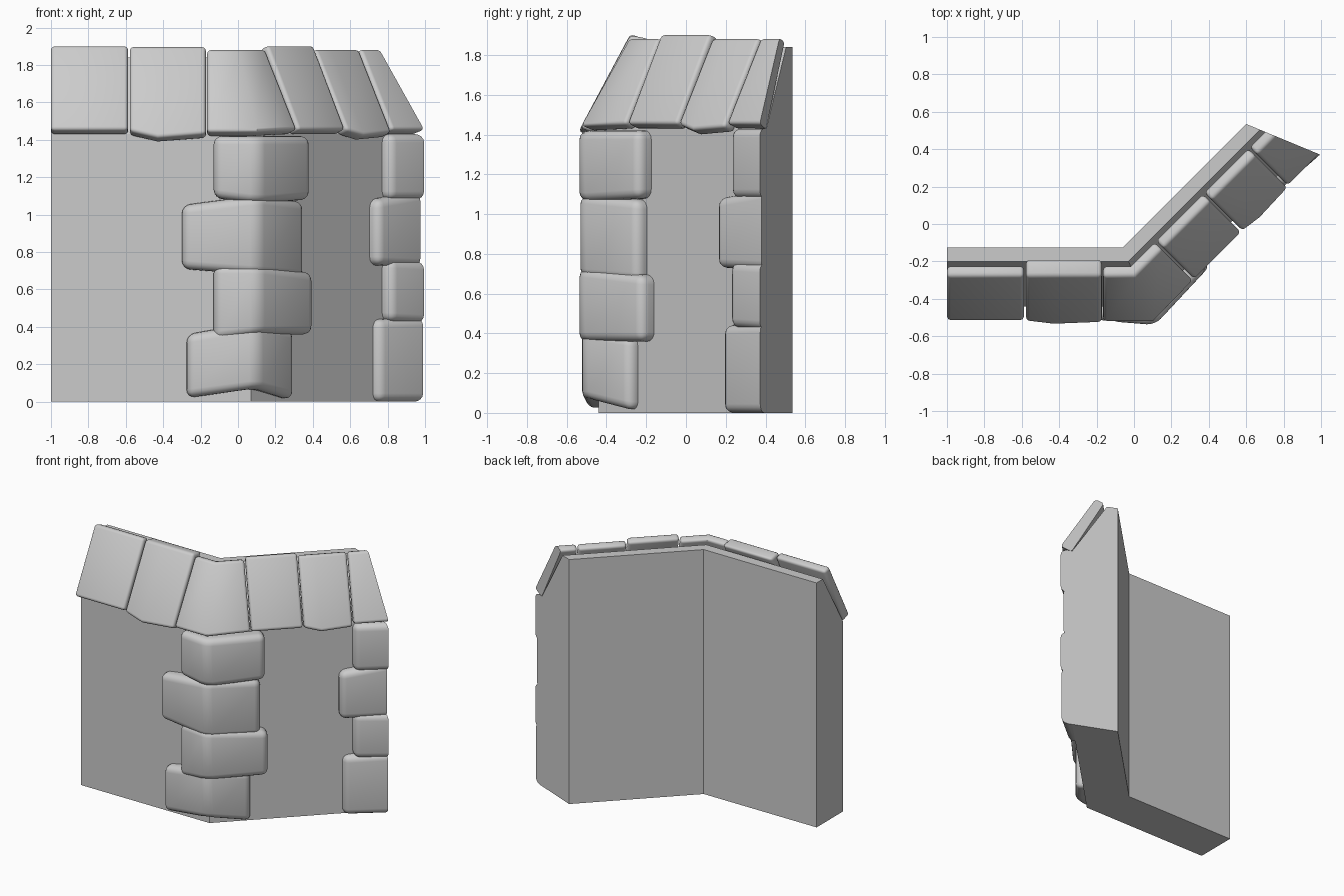
import bpy
import bmesh
from mathutils import Vector

if "Cube" in bpy.data.objects:
    bpy.data.objects.remove(bpy.data.objects["Cube"])

stone = bpy.data.materials.new("grey_stone")
stone.use_nodes = True
GREY = (0.6, 0.6, 0.6, 1)
stone.diffuse_color = GREY
stone.node_tree.nodes["Principled BSDF"].inputs["Base Color"].default_value = GREY

# Plan layout: a straight run, a mitred 45 degree bend, a second run with a mitred end
BEND = Vector((-0.06, -0.125, 0))
ALONG = Vector((1, 1, 0)).normalized()
OUT = Vector((1, -1, 0)).normalized()
MITRE = 0.4142
RUN = 0.933


def straight(x):
    return Vector((x, BEND.y, 0)), Vector((0, -1, 0))


def angled(s):
    return BEND + ALONG * s, OUT


corner = (BEND, Vector((MITRE, -1, 0)))
far_end = (BEND + ALONG * RUN, OUT + ALONG * MITRE)


def loft(name, stations, profiles, bevel=0, round_rings=(), segments=3):
    """Join (depth, height) profiles through plan stations, then round chosen edges."""
    bm = bmesh.new()
    rings = []
    for (base, out), profile in zip(stations, profiles):
        rings.append([bm.verts.new(base + out * d + Vector((0, 0, z))) for d, z in profile])
    n = len(rings[0])
    for r0, r1 in zip(rings, rings[1:]):
        for i in range(n):
            j = (i + 1) % n
            bm.faces.new((r0[i], r0[j], r1[j], r1[i]))
    bm.faces.new(rings[0])
    bm.faces.new(rings[-1])
    bmesh.ops.recalc_face_normals(bm, faces=bm.faces)
    if bevel:
        where = {v: k for k, ring in enumerate(rings) for v in ring}
        edges = []
        for e in bm.edges:
            k0, k1 = (where[v] for v in e.verts)
            if k0 != k1 or k0 in round_rings:
                edges.append(e)
        bmesh.ops.bevel(bm, geom=edges, offset=bevel, segments=segments,
                        profile=0.5, affect='EDGES', clamp_overlap=True)
    mesh = bpy.data.meshes.new(name)
    bm.to_mesh(mesh)
    bm.free()
    mesh.materials.append(stone)
    ob = bpy.data.objects.new(name, mesh)
    bpy.context.collection.objects.link(ob)
    if bevel:
        bpy.ops.object.select_all(action='DESELECT')
        ob.select_set(True)
        bpy.context.view_layer.objects.active = ob
        bpy.ops.object.shade_smooth_by_angle(angle=0.7)
    return ob


# Wall body with a sloping shoulder under the coping
wall_profile = [(0, 0), (0.315, 0), (0.315, 1.43), (0.075, 1.84), (0, 1.84)]
loft("wall", [straight(-1), corner, far_end], [wall_profile] * 3)


# Coping slabs: drop lowers the bottom edge along the slope, rise lifts the top
def slab(name, stations, drops, rise=0.0, inner=0.095, round_rings=(0, -1)):
    rings = [k % len(stations) for k in round_rings]
    profiles = [[(0.395 + drop / 2, 1.455 - drop), (0.155, 1.885 + rise),
                 (inner, 1.865 + rise), (0.32 + drop / 2, 1.425 - drop)] for drop in drops]
    loft(name, stations, profiles, 0.02, rings)


slab("coping_slab_1", [straight(-1), straight(-0.588)], [0, 0], 0.02)
slab("coping_slab_2", [straight(-0.578), straight(-0.43), straight(-0.172)],
     [0.005, 0.04, 0.02], 0.015, 0.06)
slab("coping_corner_slab", [straight(-0.165), corner, angled(0.14)], [0.01, 0.01, 0])
slab("coping_slab_3", [angled(0.15), angled(0.505)], [0, 0], 0.02)
slab("coping_slab_4", [angled(0.515), angled(0.63), angled(0.848)], [0, 0.03, 0.015])
slab("coping_slab_5", [angled(0.858), far_end], [0, 0], 0, 0.095, (0,))


# Corner stones wrapping the bend: left x, right distance, then depth, bottom, top per station
def quoin(name, stations, sizes, round_rings, bevel=0.045):
    profiles = [[(0.2, lo), (d, lo), (d, hi), (0.2, hi)] for d, lo, hi in sizes]
    loft(name, stations, profiles, bevel, round_rings, 4)


corner_stones = [
    (-0.275, 0.15, [(0.375, 0.02, 0.36), (0.4, 0.07, 0.42), (0.37, 0.01, 0.38)]),
    (-0.13, 0.265, [(0.39, 0.33, 0.73), (0.415, 0.36, 0.73), (0.4, 0.36, 0.69)]),
    (-0.3, 0.215, [(0.38, 0.71, 1.05), (0.41, 0.68, 1.1), (0.38, 0.66, 1.07)]),
    (-0.13, 0.245, [(0.395, 1.09, 1.42), (0.415, 1.06, 1.42), (0.4, 1.08, 1.42)]),
]
for i, (x, s, sizes) in enumerate(corner_stones, 1):
    quoin(f"corner_stone_{i}", [straight(x), corner, angled(s)], sizes, (0, 1, 2))

# End stones, cut flat on the end mitre
end_stones = [
    (0.79, [(0.36, 0, 0.44), (0.39, 0, 0.45)]),
    (0.86, [(0.38, 0.43, 0.76), (0.395, 0.42, 0.75)]),
    (0.765, [(0.38, 0.73, 1.08), (0.375, 0.72, 1.12)]),
    (0.86, [(0.375, 1.08, 1.43), (0.395, 1.08, 1.43)]),
]
for i, (s, sizes) in enumerate(end_stones, 1):
    quoin(f"end_stone_{i}", [angled(s), far_end], sizes, (0,))
